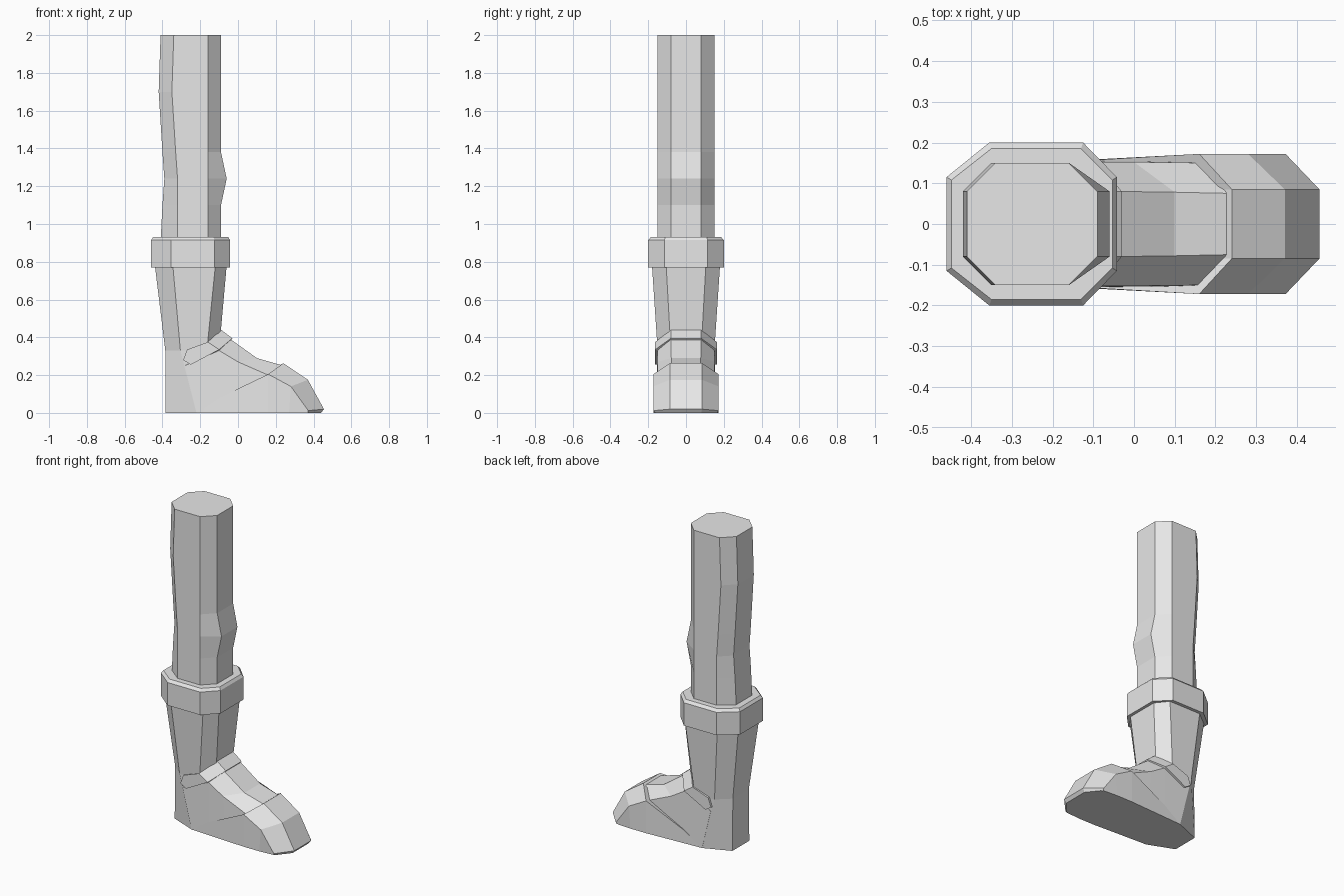
import bpy

cube = bpy.data.objects.get("Cube")
if cube:
    bpy.data.objects.remove(cube)

grey = bpy.data.materials.new("light grey")
grey.use_nodes = True
grey.diffuse_color = (0.8, 0.8, 0.8, 1)
grey.node_tree.nodes["Principled BSDF"].inputs["Base Color"].default_value = (0.8, 0.8, 0.8, 1)


def add_object(name, verts, faces):
    mesh = bpy.data.meshes.new(name)
    mesh.from_pydata(verts, [], faces)
    mesh.materials.append(grey)
    obj = bpy.data.objects.new(name, mesh)
    bpy.context.collection.objects.link(obj)
    bpy.context.view_layer.objects.active = obj
    bpy.ops.object.mode_set(mode='EDIT')
    bpy.ops.mesh.select_all(action='SELECT')
    bpy.ops.mesh.normals_make_consistent(inside=False)
    bpy.ops.object.mode_set(mode='OBJECT')
    return obj


def loft(name, rings):
    """Bridge rings of equal length and cap both ends."""
    n = len(rings[0])
    verts = [v for ring in rings for v in ring]
    faces = [tuple(range(n)), tuple(range(len(verts) - n, len(verts)))]
    for k in range(len(rings) - 1):
        a, b = k * n, (k + 1) * n
        faces += [(a + i, a + (i + 1) % n, b + (i + 1) % n, b + i) for i in range(n)]
    return add_object(name, verts, faces)


def octagon(z, back, side_back, side_front, front, side, end):
    half = [(back, end), (side_back, side), (side_front, side), (front, end)]
    return [(x, y, z) for x, y in half] + [(x, -y, z) for x, y in reversed(half)]


def section(*half):
    """Symmetric foot cross-section from (x, y, z) points of the left half."""
    return list(half) + [(x, -y, z) for x, y, z in reversed(half)]


# Thigh and knee: straight shaft with a curved back and pointed kneecap
loft("upper_leg", [octagon(z, b, sb, -0.16, f, 0.15, 0.08) for z, b, sb, f in [
    (0.9, -0.41, -0.32, -0.09), (1.1, -0.4, -0.32, -0.09), (1.24, -0.39, -0.32, -0.06),
    (1.38, -0.4, -0.33, -0.09), (1.7, -0.42, -0.35, -0.09), (2.0, -0.41, -0.34, -0.09)]])

# Boot cuff with a bevelled rim
loft("boot_cuff", [
    octagon(0.77, -0.46, -0.355, -0.125, -0.042, 0.2, 0.115),
    octagon(0.915, -0.46, -0.355, -0.125, -0.042, 0.2, 0.115),
    octagon(0.932, -0.448, -0.35, -0.13, -0.053, 0.185, 0.108)])

# Boot shaft tapering to the ankle and heel
loft("boot_shaft", [
    octagon(0.0, -0.385, -0.22, -0.16, -0.1, 0.152, 0.085),
    octagon(0.33, -0.385, -0.305, -0.165, -0.1, 0.15, 0.08),
    octagon(0.78, -0.44, -0.345, -0.12, -0.06, 0.18, 0.105)])

# Foot with chamfered instep
loft("boot_foot", [
    section((-0.22, 0.153, 0), (-0.28, 0.152, 0.25), (-0.16, 0.08, 0.37)),
    section((-0.1, 0.155, 0), (-0.1, 0.152, 0.33), (-0.04, 0.08, 0.39)),
    section((0.02, 0.155, 0), (0.0, 0.152, 0.27), (0.1, 0.078, 0.29)),
    section((0.16, 0.155, 0), (0.16, 0.15, 0.2), (0.24, 0.075, 0.25))])

# Toe cap flaring out of the sides of the foot
loft("toe_cap", [
    section((-0.22, 0.152, 0), (-0.1, 0.157, 0.08), (0.0, 0.08, 0.08)),
    section((0.16, 0.172, 0), (0.16, 0.172, 0.205), (0.24, 0.085, 0.263)),
    section((0.27, 0.172, 0), (0.28, 0.172, 0.14), (0.37, 0.085, 0.175)),
    section((0.37, 0.165, 0), (0.372, 0.172, 0.012), (0.455, 0.085, 0.02)),
    section((0.37, 0.16, 0), (0.38, 0.155, 0), (0.44, 0.08, 0))])

# Ankle strap folded over the instep
outline = [(-0.29, 0.163, 0.28), (-0.27, 0.163, 0.335), (-0.16, 0.163, 0.375),
           (-0.1, 0.163, 0.335), (-0.25, 0.163, 0.255),
           (-0.09, 0.08, 0.44), (-0.03, 0.08, 0.395)]
m = len(outline)
left_faces = [(0, 1, 2, 3, 4), (2, 5, 6, 3)]
right_faces = [tuple(i + m for i in reversed(f)) for f in left_faces]
strap = add_object("ankle_strap", outline + [(x, -y, z) for x, y, z in outline],
                   left_faces + right_faces + [(5, 5 + m, 6 + m, 6)])
# Make the open strip face outward before thickening inward
top = strap.data.polygons[4]
if top.normal.z < 0:
    strap.data.flip_normals()
thick = strap.modifiers.new("thickness", 'SOLIDIFY')
thick.thickness = 0.03
thick.offset = -1
